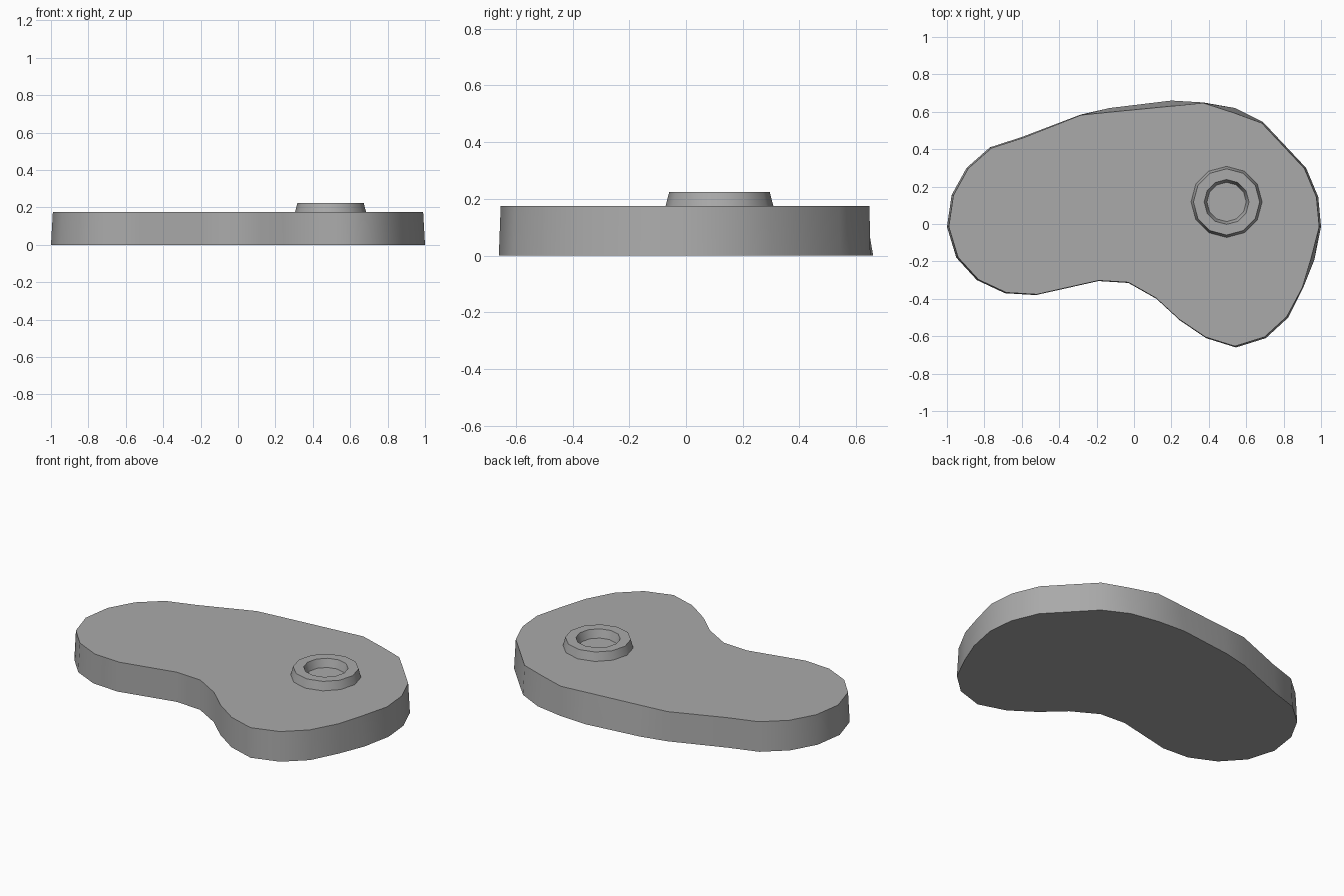
import bpy, bmesh, math

if "Cube" in bpy.data.objects:
    bpy.data.objects.remove(bpy.data.objects["Cube"])

grey = bpy.data.materials.new("mid grey")
grey.diffuse_color = (0.40, 0.40, 0.40, 1)
grey.use_nodes = True
grey.node_tree.nodes["Principled BSDF"].inputs["Base Color"].default_value = grey.diffuse_color

def make_object(name, bm):
    bmesh.ops.recalc_face_normals(bm, faces=bm.faces)
    mesh = bpy.data.meshes.new(name)
    bm.to_mesh(mesh)
    bm.free()
    mesh.materials.append(grey)
    obj = bpy.data.objects.new(name, mesh)
    bpy.context.collection.objects.link(obj)
    bpy.ops.object.select_all(action='DESELECT')
    obj.select_set(True)
    bpy.context.view_layer.objects.active = obj
    bpy.ops.object.shade_smooth_by_angle(angle=math.radians(40))

def bridge(bm, a, b):
    for i in range(len(a)):
        j = (i + 1) % len(a)
        bm.faces.new((a[i], a[j], b[j], b[i]))

# Kidney-shaped slab: foot outline, top slightly drawn in
HEIGHT = 0.175
outline = [(-1, -.015), (-.95, -.18), (-.84, -.30), (-.69, -.37), (-.525, -.38),
           (-.19, -.305), (-.03, -.315), (.12, -.40), (.245, -.515), (.385, -.61),
           (.545, -.66), (.705, -.61), (.825, -.50), (.905, -.34), (.965, -.19),
           (1, -.015), (.985, .145), (.92, .30), (.69, .545), (.54, .62),
           (.37, .65), (.20, .66), (-.13, .62), (-.285, .585), (-.60, .465),
           (-.77, .41), (-.895, .30), (-.975, .155)]
# Places where the top edge runs straight across the curve of the foot
straight = {13: (.90, -.34), 14: (.945, -.19), 19: (.54, .592), 20: (.37, .647),
            21: (.20, .63), 22: (-.13, .598), 23: (-.285, .582)}
bm = bmesh.new()
foot = [bm.verts.new((x, y, 0)) for x, y in outline]
top = []
for i, (x, y) in enumerate(outline):
    tx, ty = straight.get(i, (x * 0.99, y * 0.99))
    top.append(bm.verts.new((tx, ty, HEIGHT)))
bridge(bm, foot, top)
bm.faces.new(foot)
bm.faces.new(top)
make_object("slab", bm)

# Raised twelve-sided ring with a shallow recess
bm = bmesh.new()
rings = []
for r, z in [(.19, HEIGHT), (.177, .225), (.12, .225), (.105, HEIGHT + .002)]:
    rings.append([bm.verts.new((.495 + r * math.cos(k * math.tau / 12),
                                .118 + r * math.sin(k * math.tau / 12), z))
                  for k in range(12)])
for a, b in zip(rings, rings[1:]):
    bridge(bm, a, b)
bm.faces.new(rings[-1])
make_object("ring", bm)
